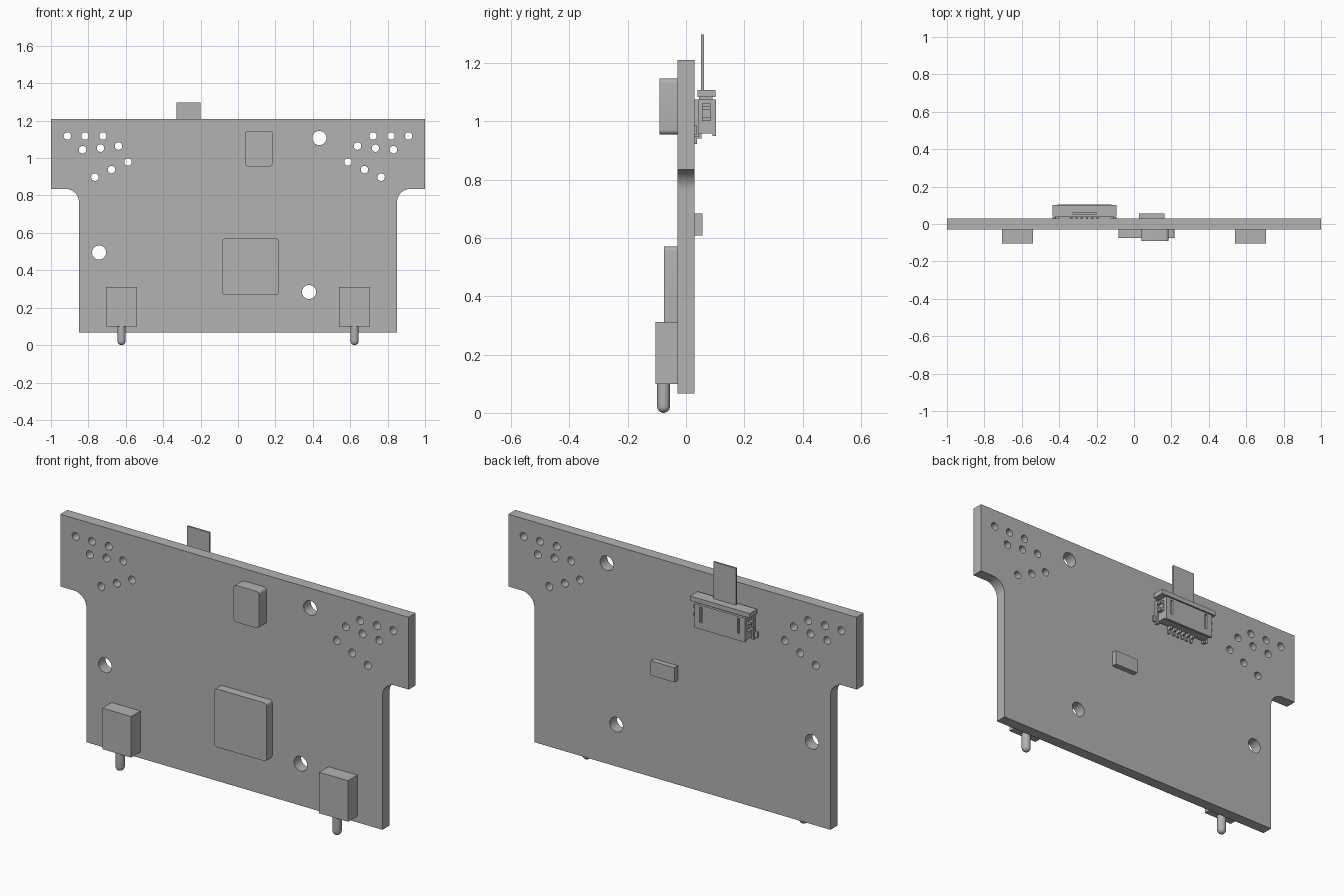
import bpy, bmesh
from math import sin, cos, pi, radians
from mathutils import Matrix, Vector

cube = bpy.data.objects.get("Cube")
if cube:
    bpy.data.objects.remove(cube, do_unlink=True)

grey = bpy.data.materials.new("plain grey")
grey.use_nodes = True
grey.diffuse_color = (0.45, 0.45, 0.45, 1)
grey.node_tree.nodes["Principled BSDF"].inputs["Base Color"].default_value = grey.diffuse_color


def finish(name, bm):
    """Turn a bmesh into a shaded object."""
    bmesh.ops.remove_doubles(bm, verts=bm.verts, dist=1e-5)
    bmesh.ops.recalc_face_normals(bm, faces=bm.faces)
    mesh = bpy.data.meshes.new(name)
    bm.to_mesh(mesh)
    bm.free()
    mesh.materials.clear()
    mesh.materials.append(grey)
    ob = bpy.data.objects.new(name, mesh)
    bpy.context.collection.objects.link(ob)
    bpy.ops.object.select_all(action='DESELECT')
    ob.select_set(True)
    bpy.context.view_layer.objects.active = ob
    bpy.ops.object.shade_smooth_by_angle(angle=radians(35))
    return ob


def boxes(name, spans):
    """One object from boxes given as (x0, x1, y0, y1, z0, z1)."""
    bm = bmesh.new()
    for x0, x1, y0, y1, z0, z1 in spans:
        place = Matrix.Translation(((x0 + x1) / 2, (y0 + y1) / 2, (z0 + z1) / 2))
        bmesh.ops.create_cube(bm, size=1, matrix=place @ Matrix.Diagonal((x1 - x0, y1 - y0, z1 - z0, 1)))
    return finish(name, bm)


def arc(x, z, r, start, end, n):
    angles = [radians(start + (end - start) * i / n) for i in range(n + 1)]
    return [(x + r * cos(a), z + r * sin(a)) for a in angles]


def circle(x, z, r, n=24):
    return arc(x, z, r, 0, 360, n)[:-1]


def rect(x0, x1, z0, z1, r=0.0):
    if not r:
        return [(x0, z0), (x1, z0), (x1, z1), (x0, z1)]
    return (arc(x1 - r, z1 - r, r, 0, 90, 6) + arc(x0 + r, z1 - r, r, 90, 180, 6)
            + arc(x0 + r, z0 + r, r, 180, 270, 6) + arc(x1 - r, z0 + r, r, 270, 360, 6))


def plate(name, loops, y0, y1):
    """Extrude an outline in xz, with inner loops as holes, from y0 to y1."""
    curve = bpy.data.curves.new(name, 'CURVE')
    curve.dimensions, curve.fill_mode = '2D', 'BOTH'
    curve.extrude = (y1 - y0) / 2
    for loop in loops:
        spline = curve.splines.new('POLY')
        spline.points.add(len(loop) - 1)
        for point, (x, z) in zip(spline.points, loop):
            point.co = (x, z, 0, 1)
        spline.use_cyclic_u = True
    temp = bpy.data.objects.new(name + " outline", curve)
    bpy.context.collection.objects.link(temp)
    graph = bpy.context.evaluated_depsgraph_get()
    mesh = bpy.data.meshes.new_from_object(temp.evaluated_get(graph))
    bm = bmesh.new()
    bm.from_mesh(mesh)
    bm.transform(Matrix.Translation((0, (y0 + y1) / 2, 0)) @ Matrix.Rotation(pi / 2, 4, 'X'))
    bpy.data.objects.remove(temp, do_unlink=True)
    bpy.data.curves.remove(curve)
    bpy.data.meshes.remove(mesh)
    return finish(name, bm)


FACE = 0.029  # half thickness of the board

# Board: wide shoulders, filleted waist, drilled holes
half = [(0.85, 0.067)] + arc(0.922, 0.763, 0.072, 180, 90, 12) + [(1, 0.835), (1, 1.21)]
outline = half + [(-x, z) for x, z in reversed(half)]
small_holes = [(0.912, 1.118), (0.818, 1.118), (0.722, 1.118),
               (0.831, 1.045), (0.735, 1.053), (0.639, 1.064),
               (0.676, 0.938), (0.588, 0.979), (0.765, 0.898)]
holes = [circle(s * x, z, 0.02) for x, z in small_holes for s in (-1, 1)]
holes += [circle(x, z, 0.038, 32) for x, z in [(0.435, 1.107), (-0.743, 0.495), (0.38, 0.284)]]
plate("board", [outline] + holes, -FACE, FACE)

# Chips
plate("large_chip", [rect(-0.084, 0.217, 0.268, 0.57, 0.014)], -0.075, -FACE)
plate("small_chip", [rect(0.039, 0.184, 0.955, 1.146, 0.015)], -0.091, -FACE)
plate("back_chip", [rect(0.027, 0.163, 0.608, 0.684)], FACE, 0.057)

# Contact blocks with round-ended pins
for side, s in (("left", 1), ("right", -1)):
    xa, xb = sorted((s * 0.54, s * 0.705))
    boxes(side + "_contact_block", [(xa, xb, -0.105, -FACE, 0.099, 0.312)])
    bm = bmesh.new()
    r = 0.022
    profile = arc(0, r, r, -90, 0, 6) + [(r, 0.11), (0, 0.11)]
    verts = [bm.verts.new((x, 0, z)) for x, z in profile]
    edges = [bm.edges.new(pair) for pair in zip(verts, verts[1:])]
    bmesh.ops.spin(bm, geom=verts + edges, cent=(0, 0, 0), axis=(0, 0, 1),
                   angle=2 * pi, steps=24)
    bmesh.ops.translate(bm, verts=bm.verts, vec=Vector((s * 0.623, -0.077, 0)))
    finish(side + "_pin", bm)

# Ribbon connector on the back, centred on CX
CX = -0.265
boxes("connector_body", [(CX - 0.145, CX + 0.145, 0.036, 0.09, 0.957, 1.075)])
slots = [rect(CX + s * 0.108 - 0.006, CX + s * 0.108 + 0.006, 0.985, 1.065) for s in (-1, 1)]
plate("connector_cover", [rect(CX - 0.145, CX + 0.145, 0.95, 1.075)] + slots, 0.09, 0.103)
boxes("connector_latch", [(CX - 0.171, CX + 0.171, 0.04, 0.101, 1.082, 1.106),
                          (CX - 0.13, CX + 0.13, 0.045, 0.09, 1.07, 1.084)])
boxes("ribbon_cable", [(CX - 0.065, CX + 0.065, 0.052, 0.062, 1.06, 1.297)])

# Side brackets and solder feet
brackets = []
for s in (-1, 1):
    for reach, y0, y1, z0, z1 in [(0.172, FACE, 0.037, 0.955, 0.985),
                                  (0.155, FACE, 0.045, 0.945, 1.075),
                                  (0.165, 0.054, 0.084, 1.0, 1.012),
                                  (0.165, 0.054, 0.084, 1.04, 1.052),
                                  (0.152, 0.054, 0.084, 1.0, 1.06)]:
        xa, xb = sorted((CX + s * 0.14, CX + s * reach))
        brackets.append((xa, xb, y0, y1, z0, z1))
boxes("connector_brackets", brackets)

feet = []
for i in range(6):
    x = CX + (i - 2.5) * 0.028
    feet += [(x - 0.006, x + 0.006, FACE, 0.037, 0.921, 0.95),
             (x - 0.006, x + 0.006, FACE, 0.053, 0.94, 0.96)]
boxes("solder_feet", feet)
